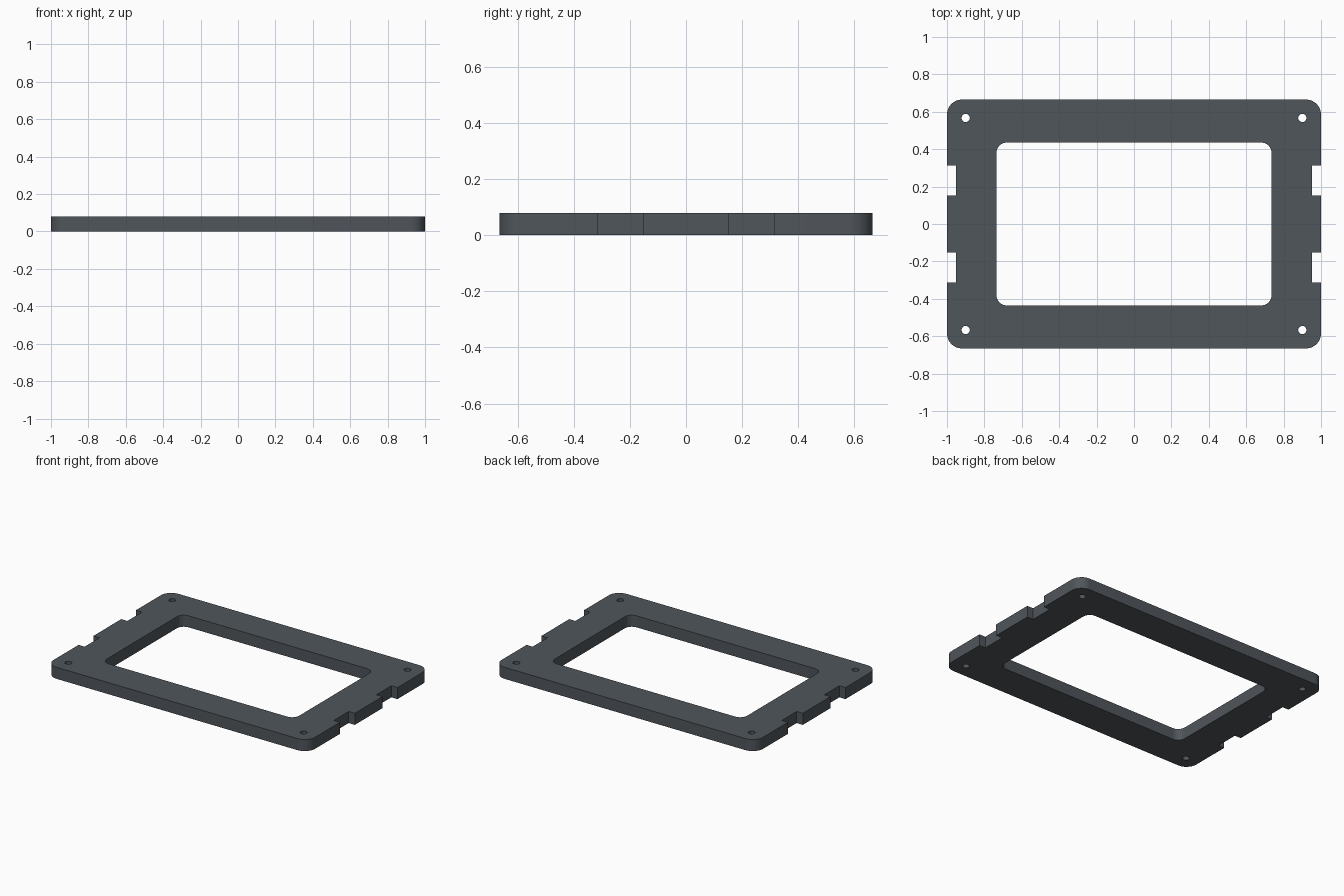
import bpy, bmesh, math

if "Cube" in bpy.data.objects:
    bpy.data.objects.remove(bpy.data.objects["Cube"])

T = 0.08                       # plate thickness
W, D = 1.0, 0.665              # outer half sizes
NOTCH_X, NOTCH_Y0, NOTCH_Y1 = 0.953, 0.152, 0.314


def arc(cx, cy, r, a0, a1, n):
    return [(cx + r * math.cos(math.radians(a0 + (a1 - a0) * i / n)),
             cy + r * math.sin(math.radians(a0 + (a1 - a0) * i / n))) for i in range(n + 1)]


def rounded_rect(w, d, r, n=12, side=()):
    """Counter-clockwise outline; side is an optional profile up the +x edge."""
    pts = list(side)
    pts += arc(w - r, d - r, r, 0, 90, n) + arc(r - w, d - r, r, 90, 180, n)
    pts += [(-x, -y) for x, y in side]
    pts += arc(r - w, r - d, r, 180, 270, n) + arc(w - r, r - d, r, 270, 360, n)
    return pts


# Two notches in each short edge
notches = []
for y0, y1 in ((-NOTCH_Y1, -NOTCH_Y0), (NOTCH_Y0, NOTCH_Y1)):
    notches += [(W, y0), (NOTCH_X, y0), (NOTCH_X, y1), (W, y1)]

# Outline, window and corner screw holes
loops = [rounded_rect(W, D, 0.08, side=notches), rounded_rect(0.735, 0.435, 0.053)]
for sx in (-1, 1):
    for sy in (-1, 1):
        loops.append(arc(sx * 0.9, sy * 0.567, 0.022, 0, 360, 32)[:-1])

curve = bpy.data.curves.new("frame_plate", 'CURVE')
curve.dimensions = '2D'
curve.fill_mode = 'BOTH'
curve.extrude = T / 2
for pts in loops:
    s = curve.splines.new('POLY')
    s.points.add(len(pts) - 1)
    for p, (x, y) in zip(s.points, pts):
        p.co = (x, y, T / 2, 1)
    s.use_cyclic_u = True

plate = bpy.data.objects.new("frame_plate", curve)
bpy.context.collection.objects.link(plate)
plate.location.z = T / 2
bpy.context.view_layer.objects.active = plate
plate.select_set(True)
bpy.ops.object.convert(target='MESH')
plate = bpy.context.object

# Weld the caps to the walls and stand the plate on the ground
bm = bmesh.new()
bm.from_mesh(plate.data)
bmesh.ops.remove_doubles(bm, verts=bm.verts, dist=1e-5)
bmesh.ops.recalc_face_normals(bm, faces=bm.faces)
low = min(v.co.z for v in bm.verts)
bmesh.ops.translate(bm, verts=bm.verts, vec=(0, 0, -low))
bm.to_mesh(plate.data)
bm.free()
plate.location.z = 0
bpy.ops.object.shade_smooth_by_angle(angle=math.radians(30))

# Dark slate finish
mat = bpy.data.materials.new("dark_slate")
mat.diffuse_color = (0.08, 0.092, 0.105, 1)
mat.use_nodes = True
mat.node_tree.nodes["Principled BSDF"].inputs["Base Color"].default_value = mat.diffuse_color
plate.data.materials.clear()
plate.data.materials.append(mat)
